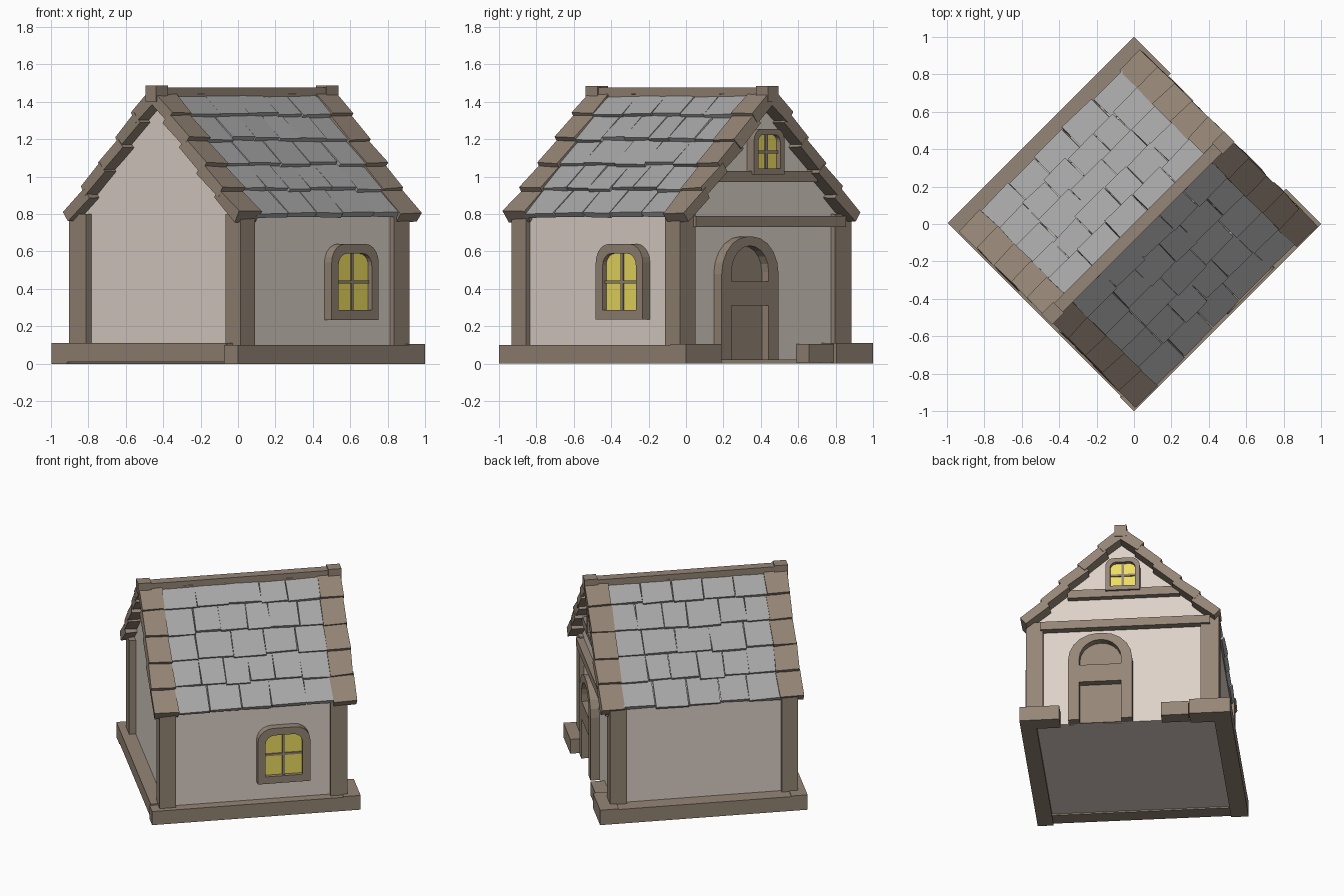
import bpy, bmesh, math, random
from mathutils import Matrix, Vector

if "Cube" in bpy.data.objects:
    bpy.data.objects.remove(bpy.data.objects["Cube"])

random.seed(4)
# The house is built square to its own axes (door gable = +X, ridge along X),
# then every part is turned 45 degrees about z.
TURN = Matrix.Rotation(math.radians(45), 4, 'Z')


def material(name, r, g, b):
    m = bpy.data.materials.new(name)
    m.diffuse_color = (r, g, b, 1)
    m.use_nodes = True
    m.node_tree.nodes["Principled BSDF"].inputs["Base Color"].default_value = m.diffuse_color
    return m


TIMBER = material("timber", 0.30, 0.235, 0.18)
PLASTER = material("plaster", 0.72, 0.64, 0.58)
SLATE = material("slate", 0.39, 0.39, 0.39)
GLASS = material("glass", 0.85, 0.72, 0.12)


def finish(bm, name, mat):
    bmesh.ops.recalc_face_normals(bm, faces=bm.faces)
    bm.transform(TURN)
    me = bpy.data.meshes.new(name)
    bm.to_mesh(me)
    bm.free()
    me.materials.append(mat)
    ob = bpy.data.objects.new(name, me)
    bpy.context.collection.objects.link(ob)


def add_box(bm, lo, hi, m=Matrix(), jitter=0.0):
    for v in bmesh.ops.create_cube(bm, size=1)["verts"]:
        v.co = m @ Vector([(lo[i] + hi[i]) / 2 + v.co[i] * (hi[i] - lo[i])
                           + random.uniform(-jitter, jitter) for i in range(3)])


def box(name, lo, hi, mat=TIMBER):
    bm = bmesh.new()
    add_box(bm, lo, hi)
    finish(bm, name, mat)


def prism(name, pts, d0, d1, m, mat):
    """Outline in a wall plane, extruded along the wall normal."""
    bm = bmesh.new()
    f = bm.faces.new([bm.verts.new(m @ Vector((a, z, d0))) for a, z in pts])
    r = bmesh.ops.extrude_face_region(bm, geom=[f])
    step = m.to_3x3() @ Vector((0, 0, d1 - d0))
    for v in r["geom"]:
        if isinstance(v, bmesh.types.BMVert):
            v.co += step
    finish(bm, name, mat)


def arch(w, z0, z1, r, n=6):
    """Rectangle with rounded top corners, bottom right to bottom left."""
    pts = [(w / 2, z0)]
    for cx, start in ((w / 2 - r, 0), (r - w / 2, 90)):
        for i in range(n):
            t = math.radians(start + 90 * i / (n - 1))
            pts.append((cx + r * math.cos(t), z1 - r + r * math.sin(t)))
    return pts + [(-w / 2, z0)]


def frame(name, outer, inner, d0, d1, m, closed=True):
    bm = bmesh.new()
    loops = [[bm.verts.new(m @ Vector((a, z, d))) for a, z in pts]
             for pts, d in ((outer, d0), (outer, d1), (inner, d1), (inner, d0))]
    n = len(outer)
    for k in range(4):
        A, B = loops[k], loops[(k + 1) % 4]
        for i in range(n if closed else n - 1):
            j = (i + 1) % n
            bm.faces.new((A[i], A[j], B[j], B[i]))
    if not closed:
        for i in (0, n - 1):
            bm.faces.new([L[i] for L in loops])
    finish(bm, name, TIMBER)


def wall_matrix(across, normal, origin):
    m = Matrix((across, (0, 0, 1), normal)).transposed().to_4x4()
    m.translation = origin
    return m


# Plastered body: pentagon prism under the roof
RY = -0.03                                     # ridge line offset
gable = wall_matrix((0, 1, 0), (1, 0, 0), (0, 0, 0))
prism("plaster_walls", [(-0.64, 0.02), (0.60, 0.02), (0.60, 0.80),
      (RY, 1.41), (-0.64, 0.80)], -0.605, 0.595, gable, PLASTER)

# Base beams, with a gap for the door
box("base_back", (-0.70, 0.59, 0), (0.70, 0.707, 0.105))
box("base_window_side", (-0.707, -0.707, 0), (0.65, -0.60, 0.10))
box("base_plain_gable", (-0.70, -0.61, 0.01), (-0.59, 0.707, 0.11))
box("base_door_left", (0.59, -0.707, 0), (0.707, -0.44, 0.105))
box("base_door_mid", (0.59, 0.24, 0.005), (0.69, 0.425, 0.105))
box("base_door_right", (0.58, 0.43, 0), (0.707, 0.707, 0.11))

# Corner posts
for i, (x0, x1) in enumerate(((-0.65, -0.54), (0.51, 0.625))):
    for j, (y0, y1) in enumerate(((-0.67, -0.555), (0.50, 0.625))):
        box(f"corner_post_{i}{j}", (x0, y0, 0.08), (x1, y1, 0.80))

# Cross beams on the door gable
box("lower_cross_beam", (0.58, -0.57, 0.73), (0.645, 0.565, 0.79))
box("upper_cross_beam", (0.58, -0.39, 0.97), (0.635, 0.36, 1.03))

# Roof: five courses of uneven slates plus stepped verge boards on each slope
ANG = math.atan2(0.675, 0.655)
for side, label in ((-1, "window_side"), (1, "back")):
    c, s = math.cos(ANG), math.sin(ANG)
    slates, verge = bmesh.new(), bmesh.new()
    for row in range(5):
        # course frame: x along ridge, y down slope, z out; tipped up at its lower end
        m = Matrix(((1, 0, 0, 0), (0, side * c, side * s, RY),
                    (0, -s, c, 1.462), (0, 0, 0, 1)))
        m = m @ Matrix.Translation((0, row * 0.185, -0.01)) @ Matrix.Rotation(0.11, 4, 'X')
        n = 5 + row % 2
        cuts = [-0.54 + 1.08 * k / n for k in range(n + 1)]
        cuts = [cuts[0]] + [x + random.uniform(-.025, .025) for x in cuts[1:-1]] + [cuts[-1]]
        for a, b in zip(cuts, cuts[1:]):
            add_box(slates, (a + .002, -0.01, -0.025),
                    (b - .002, 0.195 + random.uniform(-.012, .008), 0.006), m, 0.004)
        for x0, x1 in ((-0.685, -0.525), (0.525, 0.685)):
            add_box(verge, (x0, -0.005, -0.05),
                    (x1, 0.20 + random.uniform(-.01, .01), 0.014), m, 0.006)
    finish(slates, "roof_slates_" + label, SLATE)
    finish(verge, "verge_boards_" + label, TIMBER)
box("ridge_beam", (-0.66, RY - 0.033, 1.40), (0.66, RY + 0.033, 1.475))
for x in (-0.645, 0.645):
    box("ridge_end_block", (x - 0.045, RY - 0.04, 1.40), (x + 0.045, RY + 0.04, 1.485))


def window(name, m, w, z0, z1, border, r, depth):
    pane = arch(w - 2 * border, z0 + border, z1 - border, r - border * 0.7)
    frame(name + "_frame", arch(w, z0, z1, r), pane, -0.02, depth, m)
    prism(name + "_glass", pane, -0.01, depth * 0.5, m, GLASS)
    bars = bmesh.new()
    zm, h = (z0 + z1) / 2, w / 2 - border
    add_box(bars, (-0.008, z0 + border, 0), (0.008, z1 - border, depth * 0.65), m)
    add_box(bars, (-h, zm - 0.008, 0), (h, zm + 0.008, depth * 0.65), m)
    finish(bars, name + "_glazing_bars", TIMBER)


# Windows in the side wall and high in the door gable
window("side_window", wall_matrix((1, 0, 0), (0, -1, 0), (0.19, -0.64, 0)),
       0.355, 0.235, 0.64, 0.052, 0.10, 0.055)
window("gable_window", wall_matrix((0, 1, 0), (1, 0, 0), (0.595, -0.02, 0)),
       0.23, 1.01, 1.255, 0.032, 0.06, 0.055)

# Arched door: surround, recessed leaf and middle rail
door = wall_matrix((0, 1, 0), (1, 0, 0), (0.595, -0.17, 0))
opening = arch(0.28, 0.02, 0.63, 0.139)
frame("door_surround", arch(0.43, 0.02, 0.68, 0.20), opening, -0.02, 0.06, door, False)
prism("door_leaf", opening, -0.02, 0.008, door, TIMBER)
prism("door_rail", [(-0.145, 0.31), (0.145, 0.31), (0.145, 0.44), (-0.145, 0.44)],
      -0.02, 0.058, door, TIMBER)
